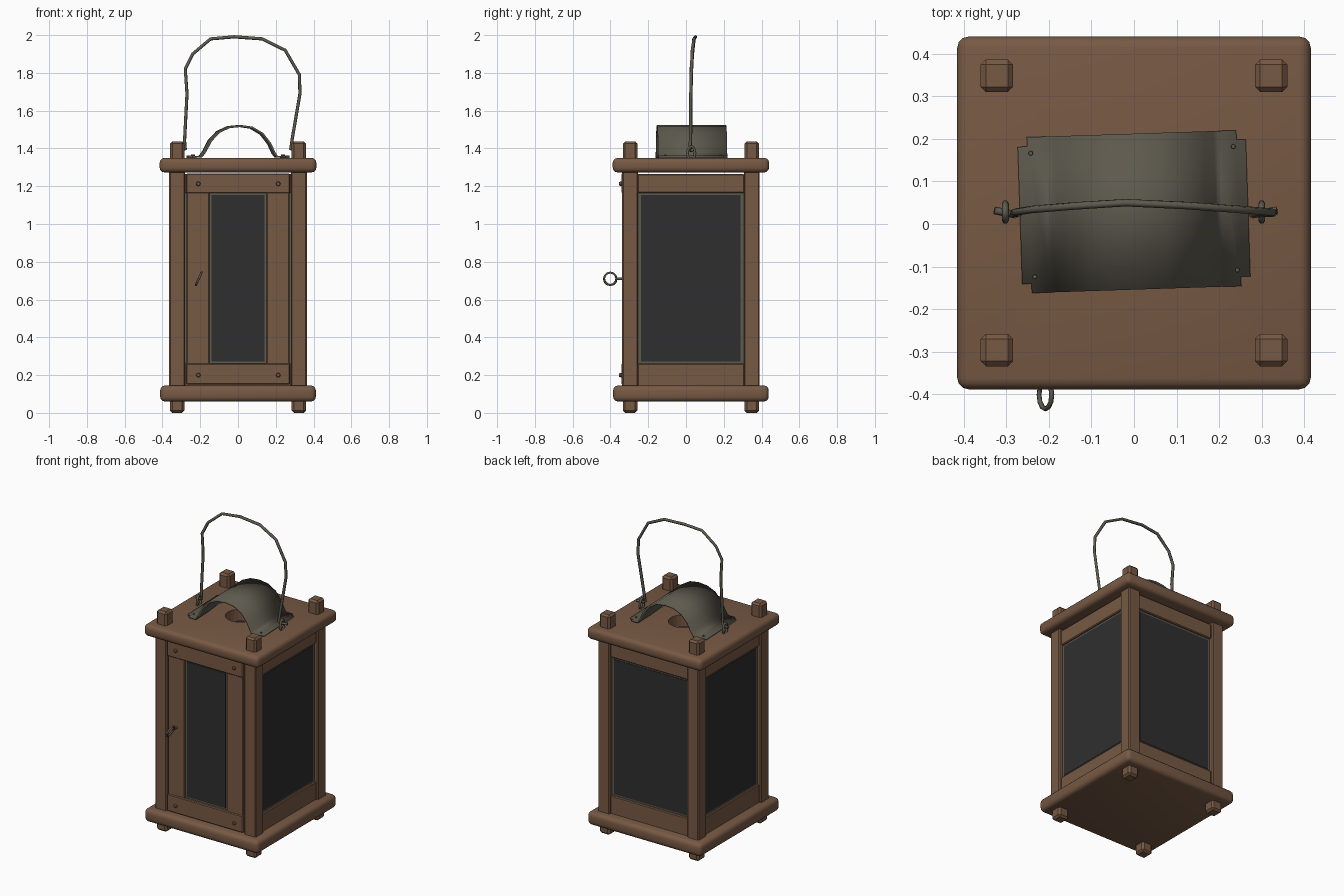
import bpy, bmesh, math
from mathutils import Matrix, Vector

if "Cube" in bpy.data.objects:
    bpy.data.objects.remove(bpy.data.objects["Cube"], do_unlink=True)


def material(name, rgb):
    m = bpy.data.materials.new(name)
    m.use_nodes = True
    m.diffuse_color = (*rgb, 1)
    m.node_tree.nodes["Principled BSDF"].inputs["Base Color"].default_value = (*rgb, 1)
    return m


wood = material("brown wood", (0.185, 0.1, 0.058))
metal = material("aged metal", (0.11, 0.1, 0.075))
glass = material("dark glass", (0.028, 0.028, 0.029))
CY = 0.026  # depth centre of the body


def finish(bm, name, mat, matrix=Matrix()):
    bmesh.ops.recalc_face_normals(bm, faces=bm.faces)
    me = bpy.data.meshes.new(name)
    bm.to_mesh(me)
    bm.free()
    me.materials.append(mat)
    ob = bpy.data.objects.new(name, me)
    bpy.context.collection.objects.link(ob)
    ob.matrix_world = matrix
    return ob


def box(name, lo, hi, mat, bevel=0.0, matrix=Matrix(), segments=1):
    lo, hi = Vector(lo), Vector(hi)
    bm = bmesh.new()
    bmesh.ops.create_cube(bm, size=1)
    for v in bm.verts:
        v.co = (lo + hi) / 2 + v.co * (hi - lo)
    if bevel:
        bmesh.ops.bevel(bm, geom=bm.edges[:], offset=bevel, segments=segments,
                        profile=0.5, affect="EDGES")
    return finish(bm, name, mat, matrix)


def wire(name, points, radius, cyclic=False):
    cu = bpy.data.curves.new(name, "CURVE")
    cu.dimensions = "3D"
    cu.bevel_depth = radius
    cu.bevel_resolution = 1
    cu.use_fill_caps = True
    sp = cu.splines.new("POLY")
    sp.points.add(len(points) - 1)
    for p, co in zip(sp.points, points):
        p.co = (*co, 1)
    sp.use_cyclic_u = cyclic
    cu.materials.append(metal)
    ob = bpy.data.objects.new(name, cu)
    bpy.context.collection.objects.link(ob)
    return ob


def ring(name, centre, r_y, r_z, radius, lean=0.0):
    # loop in the depth-height plane, leaning sideways as it rises
    pts = []
    for i in range(12):
        a = math.tau * i / 12
        h = r_z * math.sin(a)
        pts.append((centre[0] + lean * h, centre[1] + r_y * math.cos(a), centre[2] + h))
    return wire(name, pts, radius, True)


def nail(name, location, axis, r=0.013):
    bm = bmesh.new()
    bmesh.ops.create_cone(bm, cap_ends=True, segments=8, radius1=r, radius2=r * 0.7, depth=0.018)
    rot = Matrix.Rotation(math.pi / 2, 4, "X") if axis == "Y" else Matrix()
    return finish(bm, name, metal if axis == "Z" else wood, Matrix.Translation(location) @ rot)


# Base and roof boards with rounded edges
box("base_board", (-0.412, CY - 0.412, 0.06), (0.412, CY + 0.412, 0.145), wood, 0.026, segments=3)
roof = box("roof_board", (-0.415, CY - 0.414, 1.273), (0.415, CY + 0.414, 1.35), wood, 0.026, segments=3)

# Smoke hole through the roof
bm = bmesh.new()
bmesh.ops.create_cone(bm, cap_ends=True, segments=24, radius1=0.09, radius2=0.09, depth=0.3)
cutter = finish(bm, "smoke_hole_cutter", wood, Matrix.Translation((-0.01, 0.04, 1.31)))
cutter.hide_render = True
cutter.hide_set(True)
mod = roof.modifiers.new("smoke_hole", "BOOLEAN")
mod.object = cutter
mod.solver = "EXACT"

# Corner posts with thinner feet and top pegs
for sx, side in ((-1, "right"), (1, "left")):
    for sy, end in ((-1, "front"), (1, "back")):
        x, y = sx * 0.322, CY + sy * 0.322
        tag = f"{end}_{side}"
        box(f"{tag}_post", (x - 0.042, y - 0.042, 0.13), (x + 0.042, y + 0.042, 1.29), wood, 0.006)
        box(f"{tag}_foot", (x - 0.038, y - 0.038, 0), (x + 0.038, y + 0.038, 0.1), wood, 0.012)
        box(f"{tag}_peg", (x - 0.038, y - 0.038, 1.3), (x + 0.038, y + 0.038, 1.437), wood, 0.012)

# Glazed panels on the sides and back
for name, angle in (("left", 90), ("back", 180), ("right", 270)):
    M = Matrix.Translation((0, CY, 0)) @ Matrix.Rotation(math.radians(angle), 4, "Z")
    box(f"{name}_top_rail", (-0.283, -0.35, 1.165), (0.283, -0.305, 1.265), wood, 0.005, M)
    box(f"{name}_bottom_rail", (-0.283, -0.35, 0.14), (0.283, -0.305, 0.262), wood, 0.005, M)
    box(f"{name}_pane_rim", (-0.281, -0.338, 0.255), (0.281, -0.315, 1.17), metal, 0, M)
    box(f"{name}_pane", (-0.263, -0.341, 0.272), (0.263, -0.312, 1.153), glass, 0, M)

# Front door
M = Matrix.Translation((0, CY, 0))
for name, z0, z1 in (("top", 1.163, 1.268), ("bottom", 0.15, 0.262)):
    box(f"door_{name}_rail", (-0.274, -0.368, z0), (0.274, -0.31, z1), wood, 0.005, M)
for name, s in (("right", -1), ("left", 1)):
    a, b = sorted((s * 0.152, s * 0.272))
    box(f"door_{name}_stile", (a, -0.362, 0.255), (b, -0.31, 1.17), wood, 0.005, M)
box("door_pane_rim", (-0.155, -0.35, 0.255), (0.155, -0.315, 1.17), metal, 0, M)
box("door_pane", (-0.14, -0.353, 0.272), (0.14, -0.312, 1.153), glass, 0, M)
for x in (-0.21, 0.213):
    for z in (0.2, 1.213):
        nail("door_peg", (x, -0.347, z), "Y")

# Door pull ring and its stem
ring("door_pull_ring", (-0.208, -0.401, 0.71), 0.033, 0.033, 0.006, 0.45)
wire("door_pull_stem", [(-0.208, -0.32, 0.71), (-0.208, -0.368, 0.71)], 0.007)

# Bent sheet cover over the smoke hole
profile = [(-0.268, 1.356), (-0.2, 1.356), (-0.178, 1.385), (-0.15, 1.44), (-0.105, 1.488),
           (-0.05, 1.513), (0.01, 1.519), (0.07, 1.51), (0.125, 1.477), (0.165, 1.425),
           (0.188, 1.375), (0.202, 1.356), (0.268, 1.356)]
bm = bmesh.new()
rows = []
for i, (x, z) in enumerate(profile):
    rows.append([bm.verts.new((x, s * 0.183, z)) for s in (-1, 1)])
for a, b in zip(rows, rows[1:]):
    bm.faces.new((a[0], b[0], b[1], a[1]))
corners = rows[0] + rows[-1]
bmesh.ops.bevel(bm, geom=corners, offset=0.022, segments=2, affect="VERTICES")
tilt = Matrix.Translation((0, 0.029, 0)) @ Matrix.Rotation(math.radians(1.9), 4, "Z")
cover = finish(bm, "smoke_cover", metal, tilt)
mod = cover.modifiers.new("thickness", "SOLIDIFY")
mod.thickness = 0.011
mod.offset = 0
for sx in (-1, 1):
    for sy in (-1, 1):
        nail("cover_nail", tilt @ Vector((sx * 0.238, sy * 0.145, 1.358)), "Z", 0.007)

# Carrying handle with end hooks and staples
path = [(-0.328, 0.032, 1.392), (-0.3, 0.026, 1.388), (-0.278, 0.022, 1.398), (-0.283, 0.025, 1.44),
        (-0.27, 0.026, 1.69), (-0.279, 0.028, 1.82), (-0.24, 0.034, 1.9), (-0.145, 0.042, 1.98),
        (-0.02, 0.05, 1.991), (0.128, 0.043, 1.98), (0.25, 0.034, 1.92), (0.325, 0.028, 1.79),
        (0.328, 0.026, 1.69), (0.287, 0.024, 1.45), (0.278, 0.022, 1.398), (0.3, 0.026, 1.388),
        (0.336, 0.032, 1.392)]
wire("carrying_handle", path, 0.009)
for x in (-0.302, 0.3):
    ring("handle_staple", (x, 0.028, 1.375), 0.02, 0.036, 0.008)

# Smooth rounded parts, keep edges sharp
bpy.ops.object.select_all(action="DESELECT")
for ob in bpy.context.collection.objects:
    if ob.type == "MESH" and ob != cutter:
        ob.select_set(True)
        bpy.context.view_layer.objects.active = ob
bpy.ops.object.shade_smooth_by_angle(angle=math.radians(35))
